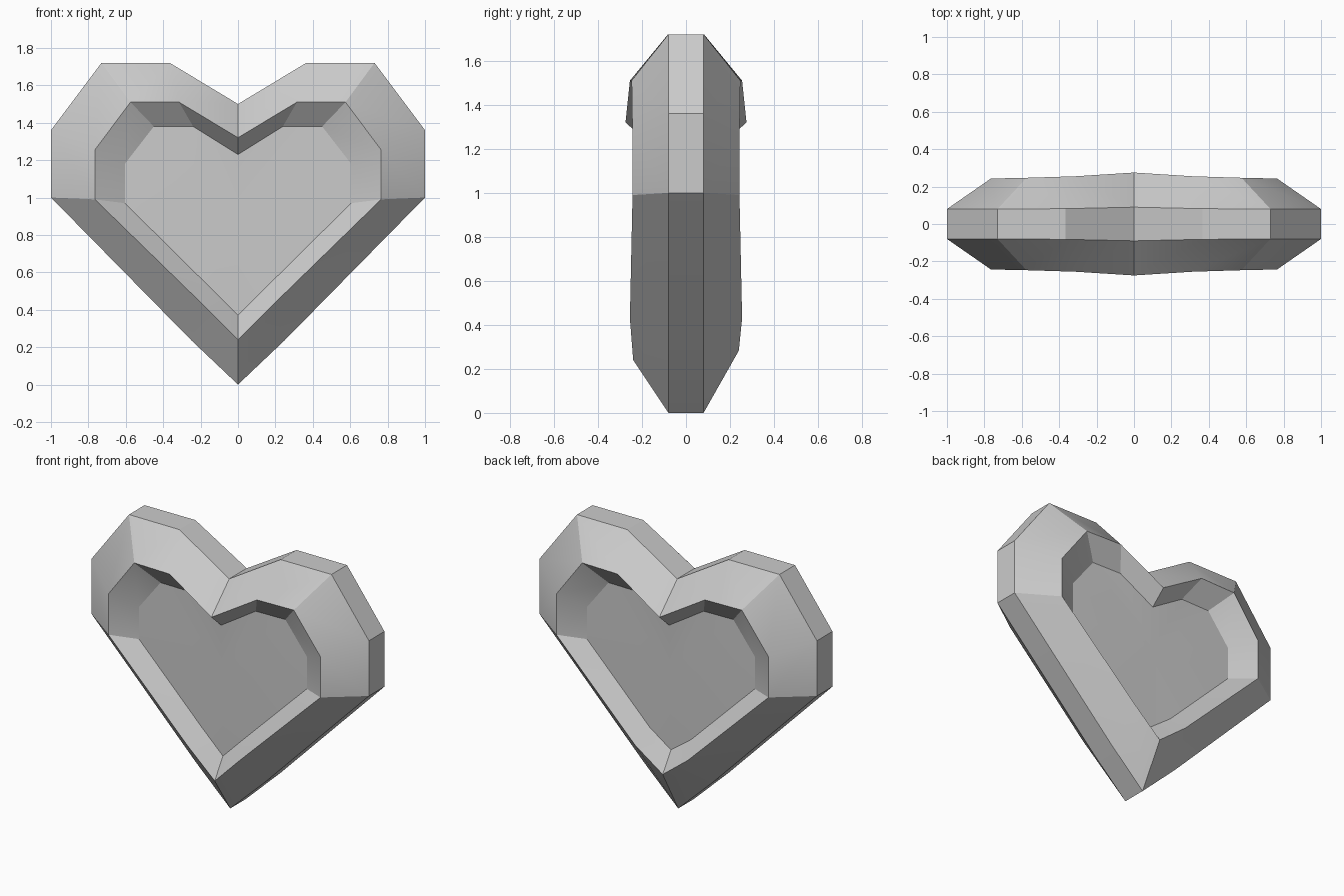
import bpy, bmesh, math

if "Cube" in bpy.data.objects:
    bpy.data.objects.remove(bpy.data.objects["Cube"])

# Half profiles (x, depth, z), from bottom tip round to the top notch
OUTER = [(0, .08, 0), (.25, .08, .237), (1, .08, 1.0), (1, .08, 1.36),
         (.73, .08, 1.72), (.365, .082, 1.72), (0, .09, 1.5)]
RIDGE = [(0, .24, .24), (.19, .255, .43), (.765, .243, .99), (.765, .243, 1.255),
         (.575, .247, 1.51), (.315, .255, 1.51), (0, .275, 1.32)]
INNER = [(0, .155, .37), (.15, .16, .52), (.605, .155, .97), (.605, .155, 1.18),
         (.45, .155, 1.38), (.24, .16, 1.38), (0, .175, 1.23)]


def ring(bm, half, side, tip=None):
    """Mirror a half profile into a closed heart ring; side -1 is the front."""
    pts = list(half)
    if tip is not None:
        pts[0] = (0, half[0][1], tip)
    pts += [(-x, d, z) for x, d, z in reversed(pts[1:-1])]
    return [bm.verts.new((x, side * d, z)) for x, d, z in pts]


def bridge(bm, a, b):
    n = len(a)
    for i in range(n):
        j = (i + 1) % n
        bm.faces.new((a[i], a[j], b[j], b[i]))


bm = bmesh.new()
rims = []
for side in (-1, 1):
    # Back tip of the ridge and recess sits slightly higher
    back = side == 1
    outer = ring(bm, OUTER, side)
    ridge = ring(bm, RIDGE, side, .283 if back else None)
    inner = ring(bm, INNER, side, .41 if back else None)
    bridge(bm, outer, ridge)   # sloping bevel
    bridge(bm, ridge, inner)   # recess wall
    # Recessed panel
    centre = bm.verts.new((0, side * .165, .95))
    for i in range(len(inner)):
        bm.faces.new((inner[i], inner[(i + 1) % len(inner)], centre))
    rims.append(outer)
bridge(bm, rims[0], rims[1])   # edge band

bmesh.ops.recalc_face_normals(bm, faces=bm.faces)
mesh = bpy.data.meshes.new("heart_container")
bm.to_mesh(mesh)
bm.free()
heart = bpy.data.objects.new("faceted_heart", mesh)
bpy.context.collection.objects.link(heart)
bpy.context.view_layer.objects.active = heart
heart.select_set(True)
bpy.ops.object.shade_smooth_by_angle(angle=math.radians(25))
